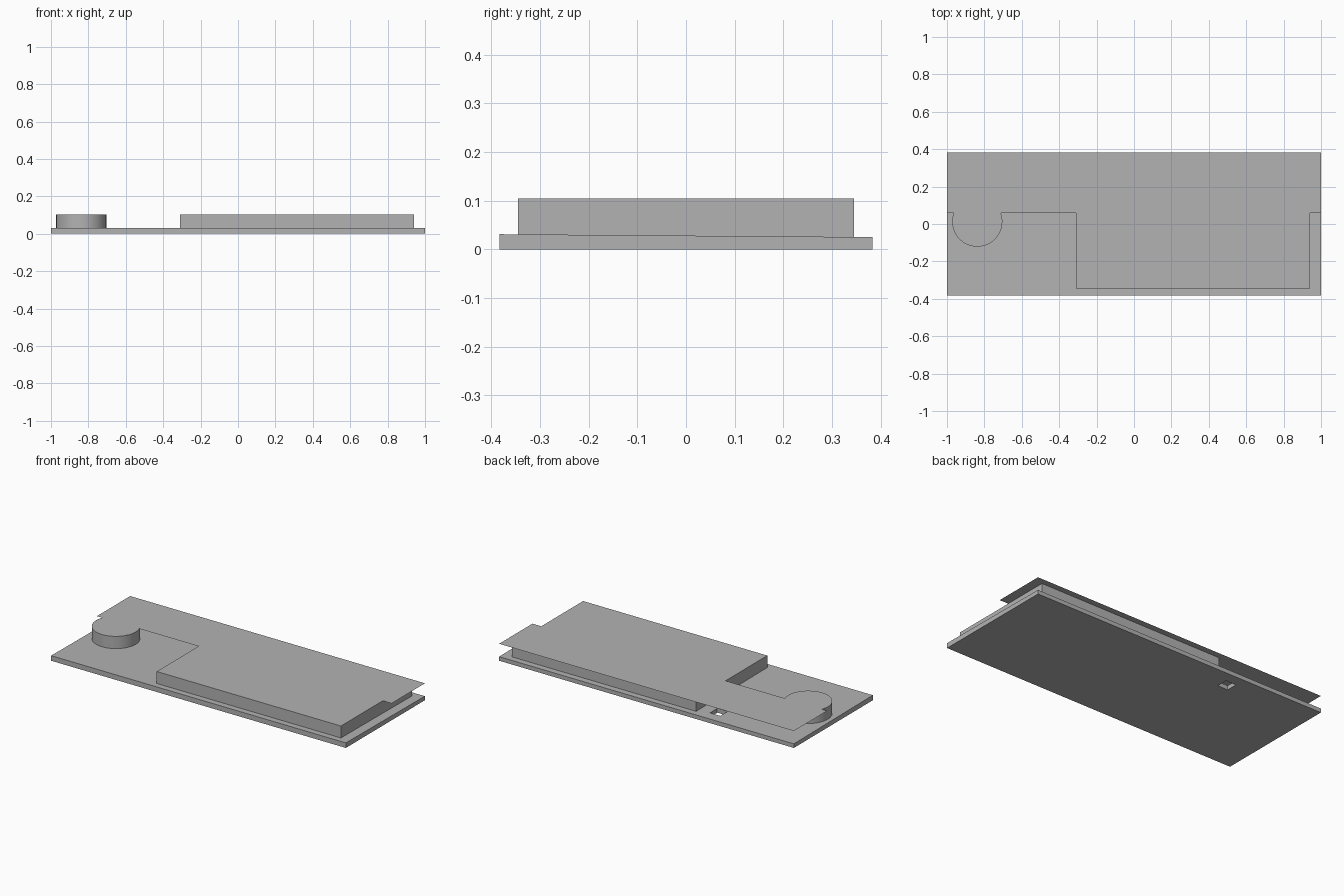
import bpy, bmesh, math

cube = bpy.data.objects.get("Cube")
if cube:
    bpy.data.objects.remove(cube, do_unlink=True)

# One plain grey for everything
grey = bpy.data.materials.new("plain grey")
grey.use_nodes = True
colour = (0.45, 0.45, 0.45, 1)
grey.diffuse_color = colour
grey.node_tree.nodes["Principled BSDF"].inputs["Base Color"].default_value = colour

HALF_DEPTH = 0.383
ROOF_Z = 0.104
WALL_BASE = 0.015
BLOCK = (-0.31, 0.94, -0.345, 0.345)
EAVE_Y = 0.06
TOWER_X, TOWER_Y, TOWER_R = -0.838, 0.013, 0.134


def finish(bm, name):
    mesh = bpy.data.meshes.new(name)
    bm.to_mesh(mesh)
    bm.free()
    mesh.materials.append(grey)
    obj = bpy.data.objects.new(name, mesh)
    bpy.context.collection.objects.link(obj)
    return obj


def wall_ring(outline, name):
    """Upright walls along a closed outline, open at both ends."""
    bm = bmesh.new()
    low = [bm.verts.new((x, y, WALL_BASE)) for x, y in outline]
    high = [bm.verts.new((x, y, ROOF_Z)) for x, y in outline]
    for i in range(len(outline)):
        j = (i + 1) % len(outline)
        bm.faces.new((low[i], low[j], high[j], high[i]))
    return finish(bm, name)


def slab_top(y):
    return 0.028 - 0.003 * y / HALF_DEPTH


def arc(start, end, steps):
    return [(TOWER_X + TOWER_R * math.cos(start + (end - start) * i / steps),
             TOWER_Y + TOWER_R * math.sin(start + (end - start) * i / steps))
            for i in range(steps + 1)]


# Sloping base slab with a square opening through it
xs = (-1, -0.455, -0.385, 1)
ys = (-HALF_DEPTH, 0.247, 0.317, HALF_DEPTH)
bm = bmesh.new()
grid = [[bm.verts.new((x, y, 0)) for y in ys] for x in xs]
cells = [bm.faces.new((grid[i][j], grid[i][j + 1], grid[i + 1][j + 1], grid[i + 1][j]))
         for i in range(3) for j in range(3) if (i, j) != (1, 1)]
raised = bmesh.ops.extrude_face_region(bm, geom=cells, use_keep_orig=True)
for item in raised["geom"]:
    if isinstance(item, bmesh.types.BMVert):
        item.co.z = slab_top(item.co.y)
bmesh.ops.recalc_face_normals(bm, faces=bm.faces)
finish(bm, "base_slab")

# Block walls and round tower wall
x0, x1, y0, y1 = BLOCK
wall_ring([(x0, y0), (x1, y0), (x1, y1), (x0, y1)], "block_walls")
tower = wall_ring(arc(0, 2 * math.pi, 64)[:-1], "round_tower_wall")
for face in tower.data.polygons:
    face.use_smooth = True

# Single-sheet roof covering the block, the tower and the overhang
a = math.asin((EAVE_Y - TOWER_Y) / TOWER_R)
outline = [(-1, EAVE_Y)] + arc(math.pi - a, 2 * math.pi + a, 40) + [
    (x0, EAVE_Y), (x0, y0), (x1, y0), (x1, EAVE_Y),
    (1, EAVE_Y), (1, HALF_DEPTH), (-1, HALF_DEPTH)]
bm = bmesh.new()
bm.faces.new([bm.verts.new((x, y, ROOF_Z)) for x, y in outline])
finish(bm, "roof_sheet")
